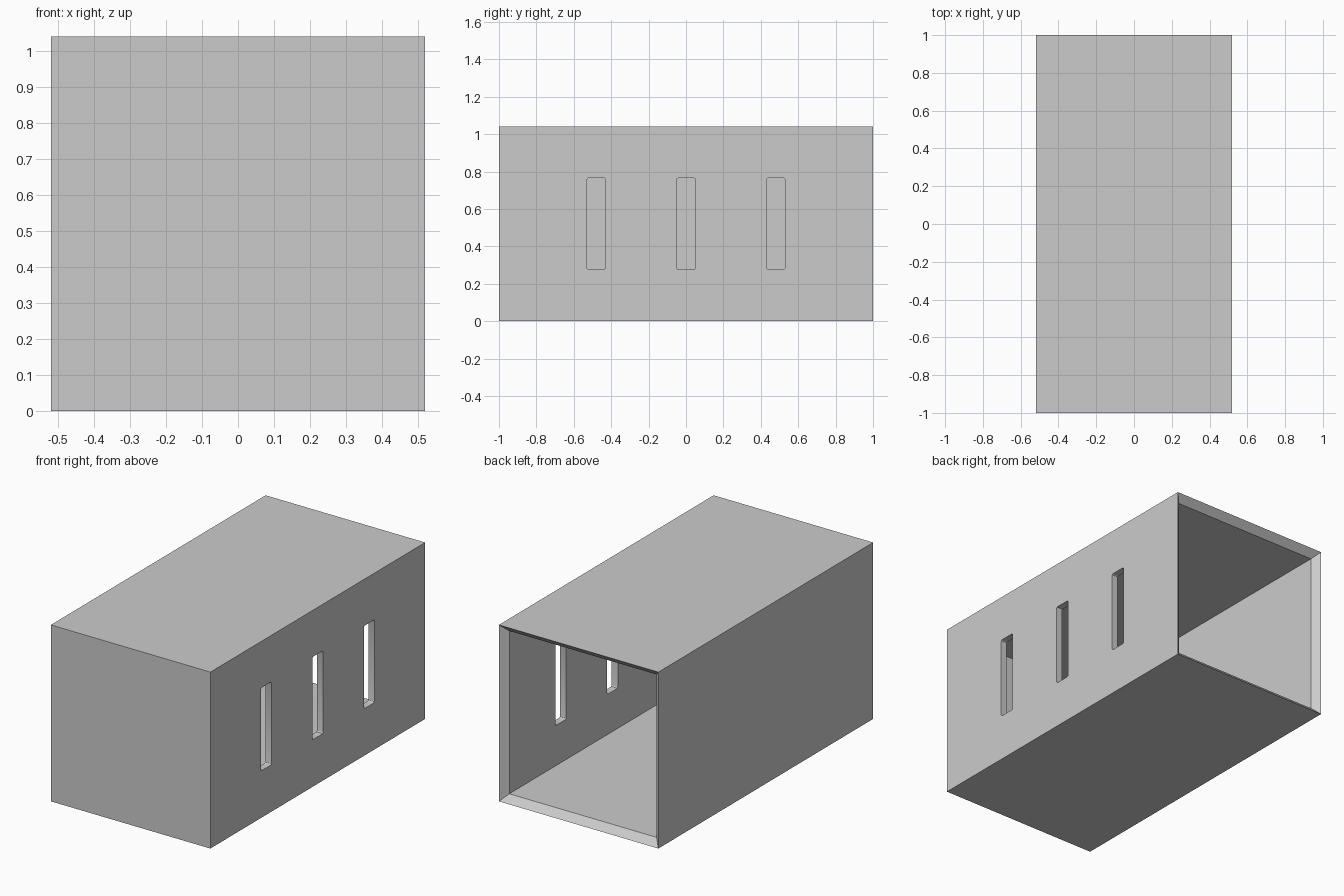
import bpy, bmesh

if "Cube" in bpy.data.objects:
    bpy.data.objects.remove(bpy.data.objects["Cube"])

W, L, H, T = 1.04, 2.0, 1.04, 0.04   # width, length, height, wall thickness

grey = bpy.data.materials.new("plain grey")
grey.diffuse_color = (0.6, 0.6, 0.6, 1)
grey.use_nodes = True
grey.node_tree.nodes["Principled BSDF"].inputs["Base Color"].default_value = grey.diffuse_color


def make_object(name, bm):
    bmesh.ops.recalc_face_normals(bm, faces=bm.faces)
    mesh = bpy.data.meshes.new(name)
    bm.to_mesh(mesh)
    bm.free()
    mesh.materials.append(grey)
    obj = bpy.data.objects.new(name, mesh)
    bpy.context.collection.objects.link(obj)
    return obj


def ring(bm, y, inset):
    """Rectangular section of the housing at depth y."""
    x, lo, hi = W / 2 - inset, inset, H - inset
    return [bm.verts.new((px, y, pz)) for px, pz in
            ((-x, lo), (x, lo), (x, hi), (-x, hi))]


# Hollow housing: closed front, open back with a chamfered rim
bm = bmesh.new()
rings = [ring(bm, -L / 2, 0), ring(bm, L / 2, 0),
         ring(bm, L / 2 - T, T), ring(bm, -L / 2 + T, T)]
for a, b in zip(rings, rings[1:]):
    for i in range(4):
        j = (i + 1) % 4
        bm.faces.new((a[i], a[j], b[j], b[i]))
bm.faces.new(rings[0])
bm.faces.new(rings[-1])
housing = make_object("housing", bm)

# Three slots with small rounded corners through the right wall
SLOT_W, SLOT_LO, SLOT_HI = 0.10, 0.277, 0.765
bm = bmesh.new()
for y in (-0.48, 0, 0.48):
    verts = bmesh.ops.create_cube(bm, size=1)["verts"]
    for v in verts:
        v.co = (W / 2 - T / 2 + v.co.x * T * 3, y + v.co.y * SLOT_W,
                (SLOT_LO + SLOT_HI) / 2 + v.co.z * (SLOT_HI - SLOT_LO))
edges = [e for e in bm.edges if abs(e.verts[0].co.x - e.verts[1].co.x) > T]
bmesh.ops.bevel(bm, geom=edges, offset=0.01, segments=3, profile=0.5,
                affect='EDGES')
cutter = make_object("slot_cutter", bm)

cut = housing.modifiers.new("slots", 'BOOLEAN')
cut.operation = 'DIFFERENCE'
cut.solver = 'EXACT'
cut.object = cutter
bpy.context.view_layer.objects.active = housing
housing.select_set(True)
bpy.ops.object.modifier_apply(modifier=cut.name)
bpy.data.objects.remove(cutter)
bpy.ops.object.shade_smooth_by_angle()
